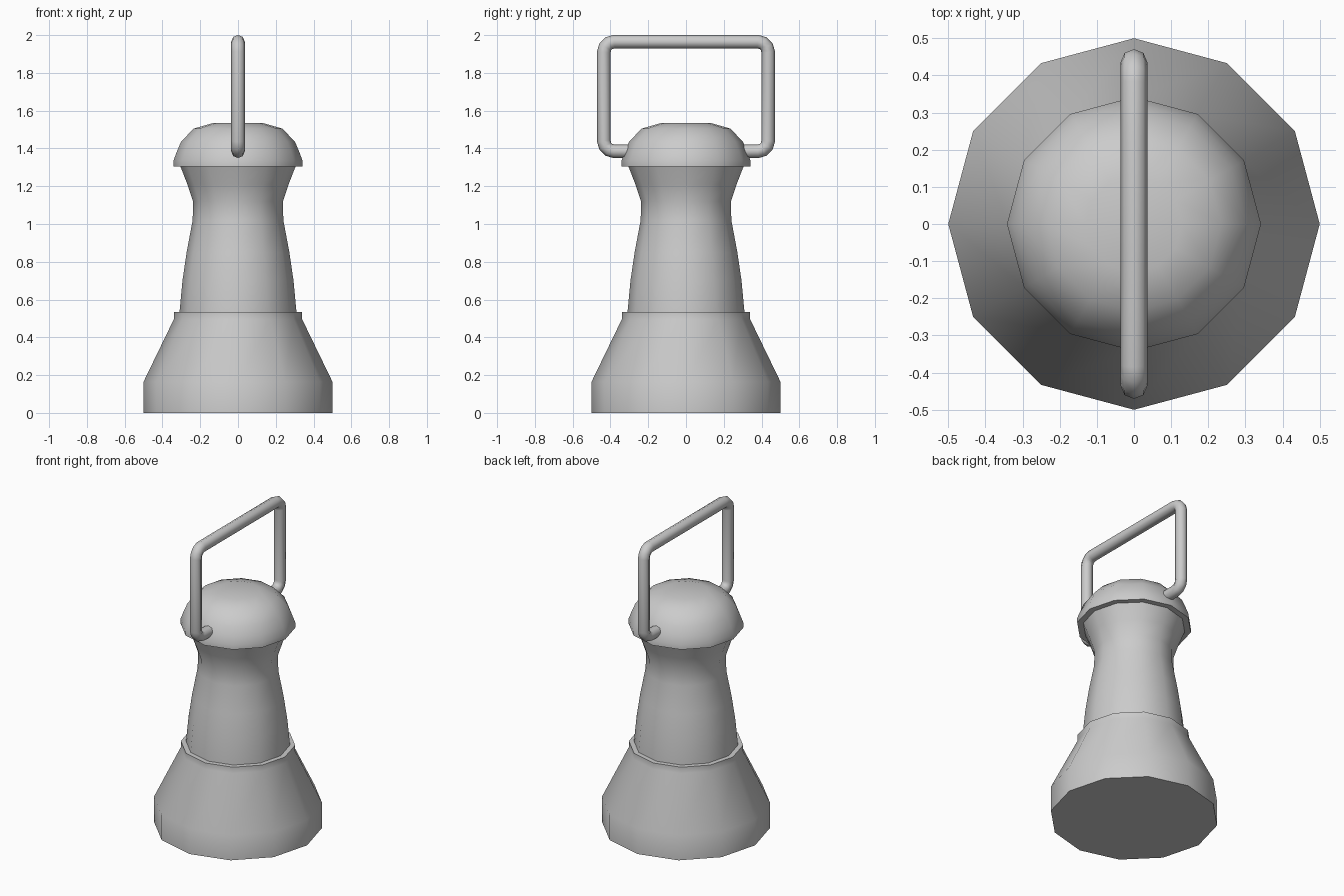
import bpy, bmesh, math

if "Cube" in bpy.data.objects:
    bpy.data.objects.remove(bpy.data.objects["Cube"])

SIDES = 12


def finish(obj, angle):
    bpy.ops.object.select_all(action='DESELECT')
    obj.select_set(True)
    bpy.context.view_layer.objects.active = obj
    bpy.ops.object.shade_smooth_by_angle(angle=math.radians(angle))


def lathe(name, profile, angle=40):
    """Spin an (r, z) profile, listed bottom to top, around z."""
    bm = bmesh.new()
    rings = []
    for r, z in profile:
        rings.append([bm.verts.new((r * math.cos(i * math.tau / SIDES),
                                    r * math.sin(i * math.tau / SIDES), z))
                      for i in range(SIDES)])
    for a, b in zip(rings, rings[1:]):
        for i in range(SIDES):
            j = (i + 1) % SIDES
            bm.faces.new((a[i], a[j], b[j], b[i]))
    bm.faces.new(rings[0][::-1])
    bm.faces.new(rings[-1])
    mesh = bpy.data.meshes.new(name)
    bm.to_mesh(mesh)
    bm.free()
    obj = bpy.data.objects.new(name, mesh)
    bpy.context.collection.objects.link(obj)
    finish(obj, angle)
    return obj


# Flared foot with a short collar
lathe("base", [(0.5, 0), (0.5, 0.165), (0.34, 0.495), (0.34, 0.535)])

# Waisted body, tucked into the collar and the cap
lathe("body", [(0.31, 0.50), (0.309, 0.54), (0.294, 0.70), (0.272, 0.85),
               (0.24, 1.02), (0.238, 1.12), (0.268, 1.21), (0.307, 1.31)])

# Domed cap with a lip
lathe("cap", [(0.342, 1.305), (0.342, 1.335), (0.325, 1.38), (0.302, 1.435),
              (0.235, 1.505), (0.13, 1.535)], 50)

# Wire handle: half of the path, mirrored across y = 0
corner_r = 0.055
half = [(0.28, 1.385)]
for cz, start in ((1.385 + corner_r, -90), (1.965 - corner_r, 0)):
    for k in range(4):
        t = math.radians(start + 30 * k)
        half.append((0.435 - corner_r + corner_r * math.cos(t),
                     cz + corner_r * math.sin(t)))
path = half + [(-y, z) for y, z in reversed(half)]
curve = bpy.data.curves.new("handle", 'CURVE')
curve.dimensions = '3D'
curve.bevel_depth = 0.036
curve.bevel_resolution = 2
curve.use_fill_caps = True
spline = curve.splines.new('POLY')
spline.points.add(len(path) - 1)
for p, (y, z) in zip(spline.points, path):
    p.co = (0, y, z, 1)
handle = bpy.data.objects.new("handle", curve)
bpy.context.collection.objects.link(handle)
bpy.ops.object.select_all(action='DESELECT')
handle.select_set(True)
bpy.context.view_layer.objects.active = handle
bpy.ops.object.convert(target='MESH')
finish(bpy.context.view_layer.objects.active, 50)
